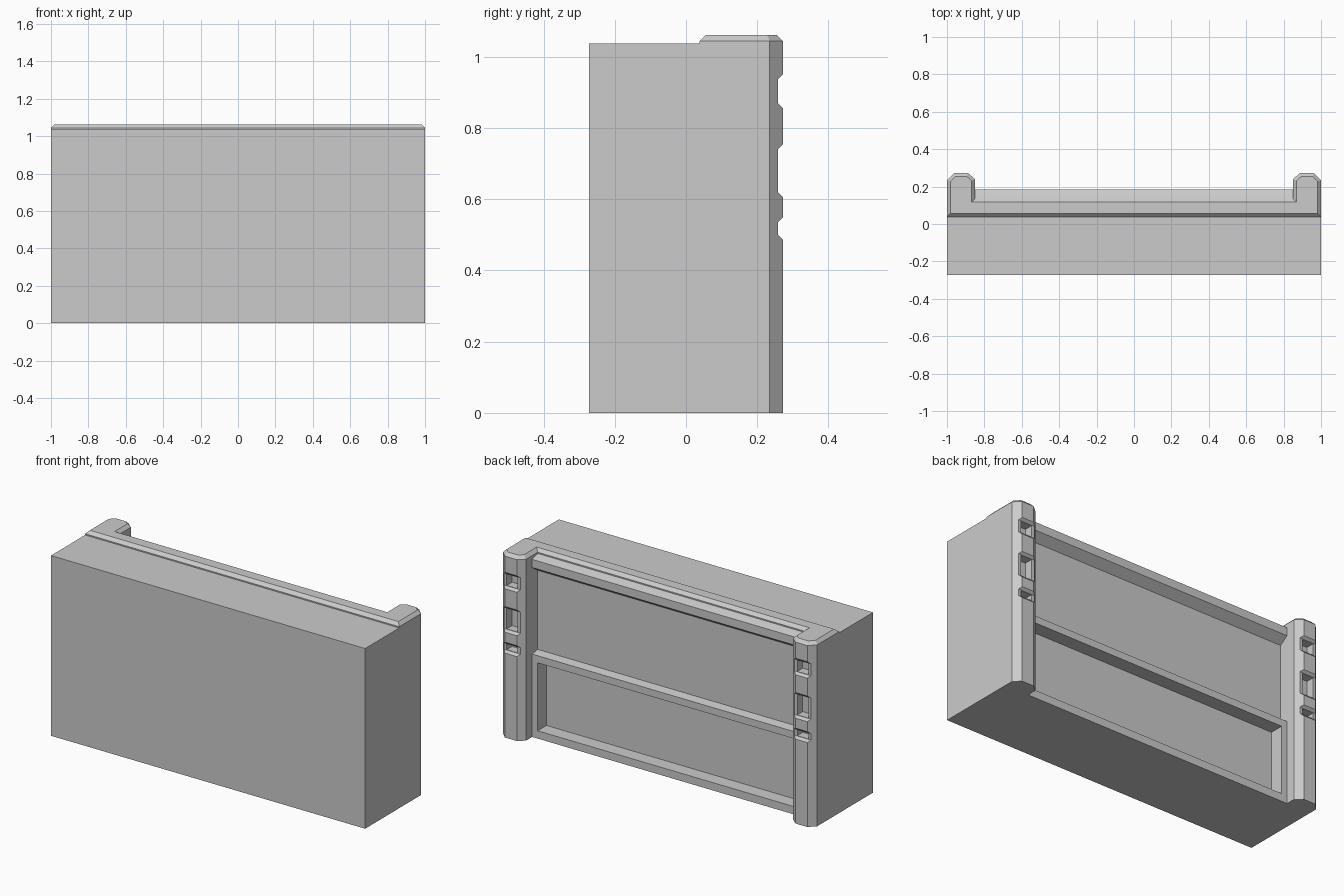
import bpy, bmesh
from mathutils import Vector

if "Cube" in bpy.data.objects:
    bpy.data.objects.remove(bpy.data.objects["Cube"])

grey = bpy.data.materials.new("plain_grey")
grey.use_nodes = True
grey.diffuse_color = (0.6, 0.6, 0.6, 1)
grey.node_tree.nodes["Principled BSDF"].inputs["Base Color"].default_value = (0.6, 0.6, 0.6, 1)


def prism(name, points, axis, low, high, top_bevel=0):
    """Extrude an outline: (x, y) along z, or (y, z) along x."""
    def place(p, d):
        return Vector((p[0], p[1], d)) if axis == "z" else Vector((d, p[0], p[1]))
    bm = bmesh.new()
    face = bm.faces.new([bm.verts.new(place(p, low)) for p in points])
    ext = bmesh.ops.extrude_face_region(bm, geom=[face])["geom"]
    shift = place((0, 0), high - low)
    bmesh.ops.translate(bm, vec=shift, verts=[v for v in ext if isinstance(v, bmesh.types.BMVert)])
    bmesh.ops.recalc_face_normals(bm, faces=bm.faces[:])
    if top_bevel:
        rim = [e for e in bm.edges if all(abs(v.co.z - high) < 1e-5 for v in e.verts)]
        bmesh.ops.bevel(bm, geom=rim, offset=top_bevel, segments=1, affect="EDGES")
    mesh = bpy.data.meshes.new(name)
    bm.to_mesh(mesh)
    bm.free()
    mesh.materials.append(grey)
    obj = bpy.data.objects.new(name, mesh)
    bpy.context.collection.objects.link(obj)
    return obj


def box(name, x, y, z):
    return prism(name, [(x[0], y[0]), (x[1], y[0]), (x[1], y[1]), (x[0], y[1])], "z", *z)


def cut(cutter, *targets):
    cutter.hide_render = True
    for target in targets:
        mod = target.modifiers.new("cut", "BOOLEAN")
        mod.operation = "DIFFERENCE"
        mod.solver = "EXACT"
        mod.object = cutter
        bpy.context.view_layer.objects.active = target
        bpy.ops.object.modifier_apply(modifier=mod.name)
    bpy.data.objects.remove(cutter)


def plan(front, bay):
    """Mirrored U-shaped outline with two chamfered pillars at the back."""
    half = [(1, front), (1, 0.235), (0.963, BACK), (0.887, BACK), (INNER, 0.24), (INNER, bay)]
    return half + [(-x, y) for x, y in reversed(half)]


BACK, INNER, TOP, PANEL, FRAME = 0.272, 0.85, 1.037, 0.135, 0.185

# Main block with its pillars, and the bevelled cap above
body = prism("body", plan(-BACK, PANEL), "z", 0, TOP)
prism("top_cap", plan(0.038, PANEL), "z", TOP, 1.062, top_bevel=0.018)

# Lower frame and header rail between the pillars
frame = prism("lower_frame", [(0.12, 0), (FRAME, 0), (FRAME, 0.477), (PANEL, 0.485), (0.12, 0.485)],
              "x", -INNER, INNER)
prism("header_rail", [(0.12, 0.94), (PANEL, 0.94), (FRAME, 0.975), (FRAME, 1.022),
                      (0.16, 1.03), (PANEL, TOP), (0.12, TOP)], "x", -INNER, INNER)

# Sunken lower panel
cut(box("panel_cutter", (-0.815, 0.815), (0.105, 0.3), (0.045, 0.436)), body, frame)

# Sockets in both pillars: a shallow sloped notch with a deeper pocket
for side in (-1, 1):
    for low, high in ((0.485, 0.55), (0.605, 0.755), (0.855, 0.952)):
        ends = sorted((side * 0.83, side * 1.02))
        notch = [(0.259, low + 0.014), (0.285, low - 0.012),
                 (0.285, high + 0.012), (0.259, high - 0.014)]
        cut(prism("notch_cutter", notch, "x", *ends), body)
        pocket = sorted((side * 0.89, side * 0.96))
        cut(box("pocket_cutter", pocket, (0.21, 0.3), (low + 0.016, high - 0.016)), body)
